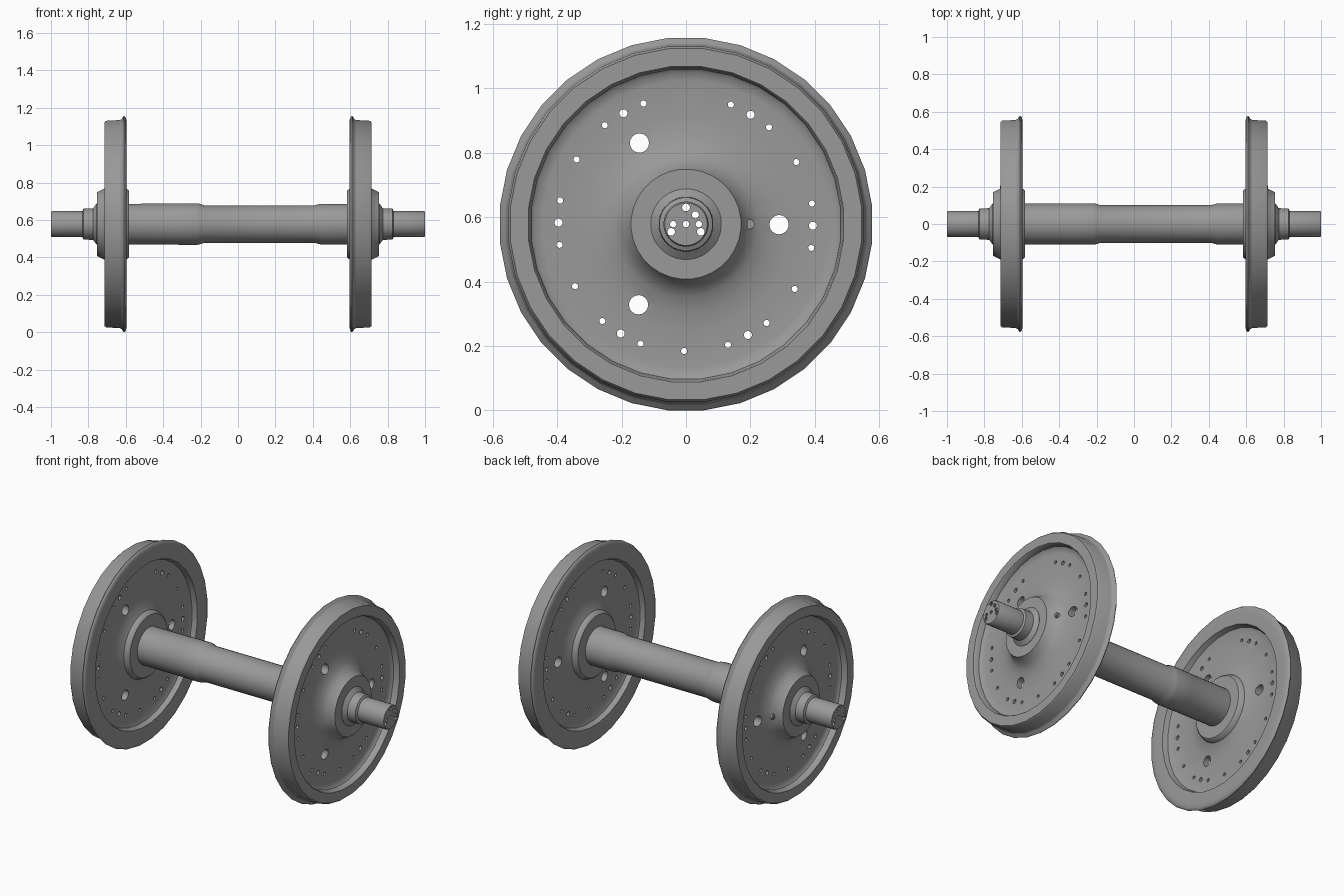
import bpy, bmesh
from math import sin, cos, pi, radians
from mathutils import Matrix

if "Cube" in bpy.data.objects:
    bpy.data.objects.remove(bpy.data.objects["Cube"])

ZC = 0.5785          # axle height
SEG = 32

steel = bpy.data.materials.new("dark_steel")
steel.diffuse_color = (0.32, 0.32, 0.32, 1)
steel.use_nodes = True
steel.node_tree.nodes["Principled BSDF"].inputs["Base Color"].default_value = steel.diffuse_color


def finish(bm, name):
    bmesh.ops.recalc_face_normals(bm, faces=bm.faces[:])
    me = bpy.data.meshes.new(name)
    bm.to_mesh(me)
    bm.free()
    me.materials.append(steel)
    ob = bpy.data.objects.new(name, me)
    bpy.context.collection.objects.link(ob)
    return ob


def activate(ob):
    bpy.ops.object.select_all(action='DESELECT')
    ob.select_set(True)
    bpy.context.view_layer.objects.active = ob


def smooth(ob):
    activate(ob)
    bpy.ops.object.shade_smooth_by_angle(angle=radians(35))


def lathe(name, profile, side=1, closed=False):
    """Revolve (x, radius) points around the axle line."""
    bm = bmesh.new()
    rings = []
    for x, r in profile:
        ring = []
        for i in range(SEG):
            a = 2 * pi * (i + 0.5) / SEG
            ring.append(bm.verts.new((side * x, r * cos(a), ZC + r * sin(a))))
        rings.append(ring)
    pairs = list(zip(rings, rings[1:]))
    if closed:
        pairs.append((rings[-1], rings[0]))
    for p, q in pairs:
        for i in range(SEG):
            j = (i + 1) % SEG
            bm.faces.new((p[i], p[j], q[j], q[i]))
    return finish(bm, name)


def add_rod(bm, y, z, r, x0, x1, seg=16):
    m = Matrix.Translation(((x0 + x1) / 2, y, z)) @ Matrix.Rotation(pi / 2, 4, 'Y')
    bmesh.ops.create_cone(bm, cap_ends=True, segments=seg, radius1=r, radius2=r,
                          depth=abs(x1 - x0), matrix=m)


# Drill pattern: long rods passing through both wheels
bm = bmesh.new()


def drill(deg, dist, r):
    a = radians(deg)
    add_rod(bm, dist * cos(a) - 0.001, ZC + dist * sin(a), r, -0.8, 0.8)


for k in range(3):
    drill(120 * k - 0.3, 0.29, 0.03)
for k in range(6):
    base = 60 * k - 0.7
    drill(base, 0.395, 0.0125)
    drill(base - 10, 0.397, 0.0095)
    drill(base + 10, 0.397, 0.0095)
    if k != 1:
        drill(base + 30, 0.394, 0.0095)
cutter = finish(bm, "hole_cutter")
cutter.hide_render = True

# Wheels: hub, dished web, rim, flange
wheel_profile = [
    (0.583, 0.10), (0.583, 0.178), (0.590, 0.186), (0.612, 0.194), (0.626, 0.225),
    (0.634, 0.27), (0.637, 0.33), (0.637, 0.445), (0.628, 0.468), (0.600, 0.478),
    (0.596, 0.545), (0.598, 0.567), (0.603, 0.577), (0.609, 0.581), (0.615, 0.577),
    (0.621, 0.565), (0.632, 0.559), (0.705, 0.555), (0.714, 0.548), (0.714, 0.492),
    (0.709, 0.488), (0.680, 0.483), (0.671, 0.473), (0.667, 0.447), (0.666, 0.33),
    (0.674, 0.27), (0.689, 0.225), (0.712, 0.192), (0.754, 0.171), (0.754, 0.10)]
for side, label in ((1, "right"), (-1, "left")):
    wheel = lathe(label + "_wheel", wheel_profile, side, closed=True)
    mod = wheel.modifiers.new("holes", 'BOOLEAN')
    mod.operation = 'DIFFERENCE'
    mod.solver = 'EXACT'
    mod.object = cutter
    activate(wheel)
    bpy.ops.object.modifier_apply(modifier=mod.name)
    smooth(wheel)

    # Plug on the hub flank
    bm = bmesh.new()
    add_rod(bm, 0.197, ZC, 0.016, side * 0.69, side * 0.712, 12)
    add_rod(bm, 0.197, ZC, 0.008, side * 0.70, side * 0.716, 6)
    smooth(finish(bm, label + "_hub_plug"))
bpy.data.objects.remove(cutter)

# Axle: stepped journals, wheel seats, slimmer middle
end = [(1.0, 0.066), (0.994, 0.070), (0.832, 0.070), (0.826, 0.083), (0.775, 0.085),
       (0.768, 0.094), (0.756, 0.110)]
middle = [(0.60, 0.109), (0.44, 0.109), (0.41, 0.101), (-0.18, 0.101), (-0.205, 0.109),
          (-0.218, 0.111), (-0.318, 0.111), (-0.322, 0.110), (-0.60, 0.109)]
smooth(lathe("axle", end + middle + [(-x, r) for x, r in reversed(end)]))

# Axle end plates with bolt and centre holes (y, z, radius)
plate_holes = [(0, 0, 0.010), (-0.04, 0, 0.010), (0.04, 0, 0.010), (0.029, 0.029, 0.011),
               (0, 0.052, 0.012), (-0.046, -0.024, 0.012), (0.046, -0.024, 0.012)]
for side, label in ((1, "right"), (-1, "left")):
    cu = bpy.data.curves.new(label + "_end_plate", 'CURVE')
    cu.dimensions = '2D'
    cu.fill_mode = 'BOTH'
    cu.extrude = 0.004
    cu.materials.append(steel)
    for cy, cz, r, n in [(0, 0, 0.066, SEG)] + [h + (14,) for h in plate_holes]:
        sp = cu.splines.new('POLY')
        sp.points.add(n - 1)
        sp.use_cyclic_u = True
        for i, p in enumerate(sp.points):
            a = 2 * pi * (i + 0.5) / n
            p.co = (cy + r * cos(a), cz + r * sin(a), 0, 1)
    plate = bpy.data.objects.new(label + "_end_plate", cu)
    bpy.context.collection.objects.link(plate)
    plate.rotation_euler = (pi / 2, 0, pi / 2)
    plate.location = (side * 0.996, 0, ZC)
    activate(plate)
    bpy.ops.object.convert(target='MESH')
